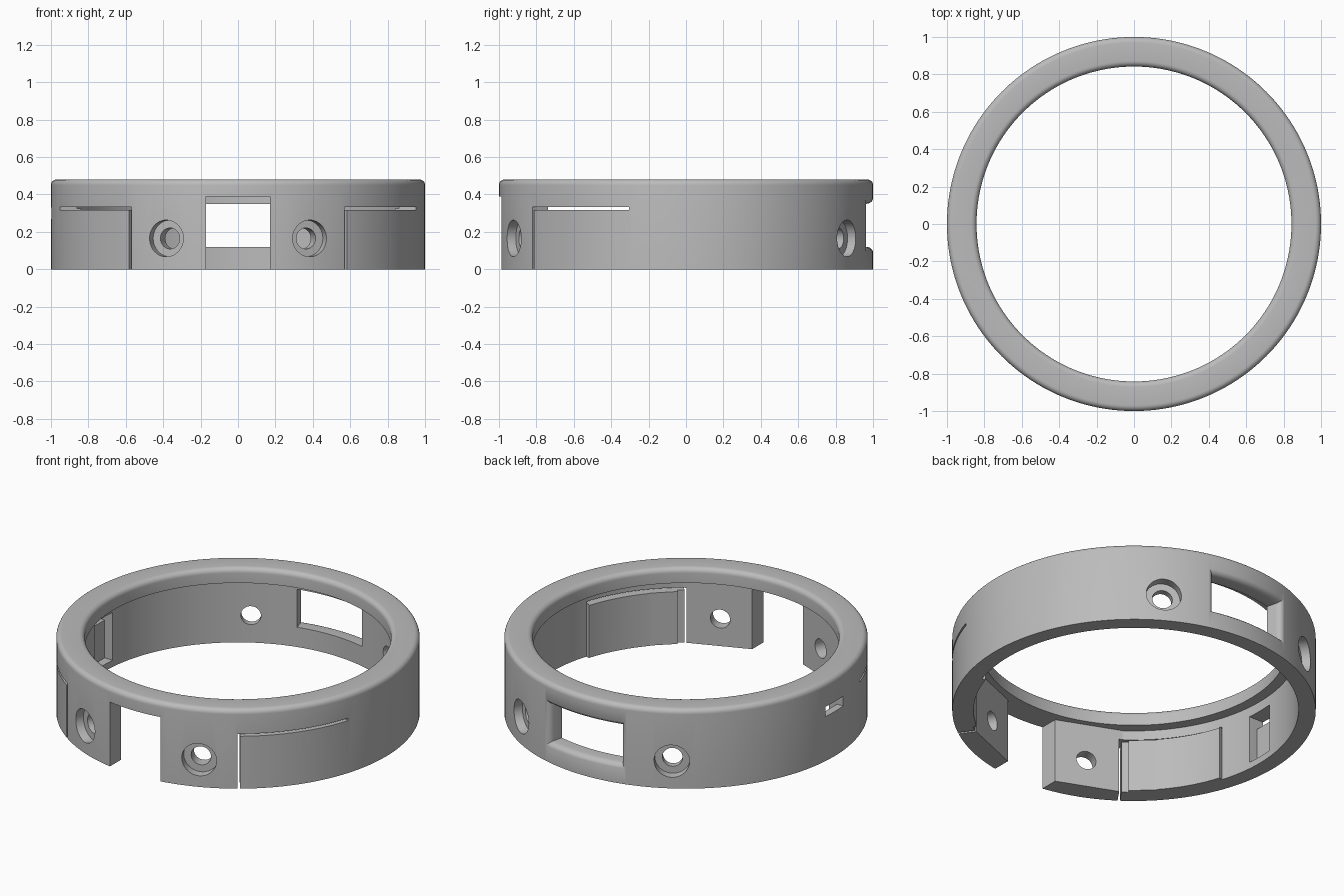
import bpy, bmesh
from math import sin, cos, radians, degrees, pi
from mathutils import Matrix, Vector

if "Cube" in bpy.data.objects:
    bpy.data.objects.remove(bpy.data.objects["Cube"])

HEIGHT, LIP_Z, OUTER, WALL, LIP = 0.48, 0.39, 1.0, 0.905, 0.842


def new_object(name, bm):
    bmesh.ops.recalc_face_normals(bm, faces=bm.faces)
    mesh = bpy.data.meshes.new(name)
    bm.to_mesh(mesh)
    bm.free()
    obj = bpy.data.objects.new(name, mesh)
    bpy.context.collection.objects.link(obj)
    return obj


def polar(angle, r, z):
    # angle in degrees, measured from the front towards +x
    return Vector((r * sin(radians(angle)), -r * cos(radians(angle)), z))


def sector(name, a0, a1, z0, z1, layers, steps):
    """Curved block; layers are (radius, flare) from inside to outside."""
    bm = bmesh.new()
    rows = []
    for r, flare in layers:
        da = degrees(flare / r)
        angles = [a0 - da + (a1 - a0 + 2 * da) * i / steps for i in range(steps + 1)]
        low = [bm.verts.new(polar(a, r, z0 - flare)) for a in angles]
        high = [bm.verts.new(polar(a, r, z1 + flare)) for a in angles]
        rows.append((low, high))
    for low, high in (rows[0], rows[-1]):
        for i in range(steps):
            bm.faces.new((low[i], low[i + 1], high[i + 1], high[i]))
    for p, q in zip(rows, rows[1:]):
        loop_p, loop_q = p[0] + p[1][::-1], q[0] + q[1][::-1]
        for i in range(len(loop_p)):
            j = (i + 1) % len(loop_p)
            bm.faces.new((loop_p[i], loop_p[j], loop_q[j], loop_q[i]))
    return new_object(name, bm)


def radial_cylinder(name, angle, z, radius, r0, r1):
    bm = bmesh.new()
    turn = polar(angle, 1, 0).to_track_quat('Z', 'Y').to_matrix().to_4x4()
    bmesh.ops.create_cone(bm, cap_ends=True, segments=40, radius1=radius, radius2=radius,
                          depth=r1 - r0,
                          matrix=Matrix.Translation(polar(angle, (r0 + r1) / 2, z)) @ turn)
    return new_object(name, bm)


def box(name, lo, hi):
    bm = bmesh.new()
    size = Vector(hi) - Vector(lo)
    bmesh.ops.create_cube(bm, size=1, matrix=Matrix.Translation((Vector(lo) + Vector(hi)) / 2)
                          @ Matrix.Diagonal((*size, 1)))
    return new_object(name, bm)


def combine(target, tool, operation):
    tool.hide_render = True
    mod = target.modifiers.new(tool.name, 'BOOLEAN')
    mod.operation, mod.solver, mod.object = operation, 'EXACT', tool
    bpy.context.view_layer.objects.active = target
    bpy.ops.object.modifier_apply(modifier=mod.name)
    bpy.data.objects.remove(tool)


# Ring body: wall with an inward lip, rounded along both top edges
def rounded(cx, cz, r, start, end, n=6):
    return [(cx + r * cos(radians(start + (end - start) * i / n)),
             cz + r * sin(radians(start + (end - start) * i / n))) for i in range(n + 1)]


FILLET = 0.03
profile = [(WALL, 0), (OUTER, 0)]
profile += rounded(OUTER - FILLET, HEIGHT - FILLET, FILLET, 0, 90)
profile += rounded(LIP + FILLET, HEIGHT - FILLET, FILLET, 90, 180)
profile += [(LIP, LIP_Z), (WALL, LIP_Z)]

bm = bmesh.new()
verts = [bm.verts.new((r, 0, z)) for r, z in profile]
edges = [bm.edges.new((verts[i], verts[(i + 1) % len(verts)])) for i in range(len(verts))]
bmesh.ops.spin(bm, geom=verts + edges, cent=(0, 0, 0), axis=(0, 0, 1),
               angle=2 * pi, steps=160, use_duplicate=False)
bmesh.ops.remove_doubles(bm, verts=bm.verts, dist=1e-4)
ring = new_object("ring_body", bm)

# Flat screw pads and thickened clip flaps inside the wall
for side in (-1, 1):
    def span(a, b):
        return sorted((side * a, side * b))
    combine(ring, sector("screw_pad", *span(8, 36), 0, 0.42, [(0.904, 0), (0.96, 0)], 1), 'UNION')
    combine(ring, sector("flap_ramp", *span(38, 48), 0, 0.325, [(0.886, 0), (0.95, 0)], 1), 'UNION')
    combine(ring, sector("flap_block", *span(48, 72.3), 0, 0.325, [(0.882, 0), (0.95, 0)], 12), 'UNION')

# Slits that free the clip flaps
for side in (-1, 1):
    combine(ring, sector("upright_slit", *span(34.8, 35.6) if side > 0 else (-35.6, -34.8),
                         -0.1, 0.333, [(0.8, 0), (1.1, 0)], 1), 'DIFFERENCE')
    combine(ring, sector("level_slit", *sorted((side * 35, side * 72.3)),
                         0.318, 0.333, [(0.8, 0), (1.1, 0)], 16), 'DIFFERENCE')

# Front opening, open at the bottom
combine(ring, box("front_opening", (-0.17, -1.2, -0.1), (0.17, -0.6, LIP_Z)), 'DIFFERENCE')

# Rear window with softened outer edges
flare = [(0.8, 0), (0.965, 0), (0.975, 0.002), (0.985, 0.006), (0.995, 0.015), (1.002, 0.03), (1.05, 0.03)]
combine(ring, sector("rear_window", 166, 194, 0.12, 0.35, flare, 16), 'DIFFERENCE')

# Counterbored screw holes
for angle in (-22.6, 22.6, 149.5, -149.5):
    combine(ring, radial_cylinder("counterbore", angle, 0.165, 0.098, 0.945, 1.15), 'DIFFERENCE')
    combine(ring, radial_cylinder("screw_hole", angle, 0.165, 0.056, 0.75, 1.15), 'DIFFERENCE')

# Side port: inner pocket and a slot through the wall
combine(ring, box("port_pocket", (-0.955, -0.085, 0.04), (-0.8, 0.085, 0.33)), 'DIFFERENCE')
combine(ring, box("port_slot", (-1.1, -0.085, 0.27), (-0.8, 0.085, 0.33)), 'DIFFERENCE')

# Colour and shading
grey = bpy.data.materials.new("plain_grey")
grey.use_nodes = True
colour = (0.5, 0.5, 0.5, 1)
grey.diffuse_color = colour
grey.node_tree.nodes["Principled BSDF"].inputs["Base Color"].default_value = colour
ring.data.materials.clear()
ring.data.materials.append(grey)
for face in ring.data.polygons:
    face.material_index = 0

bpy.ops.object.select_all(action='DESELECT')
ring.select_set(True)
bpy.context.view_layer.objects.active = ring
bpy.ops.object.shade_smooth_by_angle(angle=radians(30))
